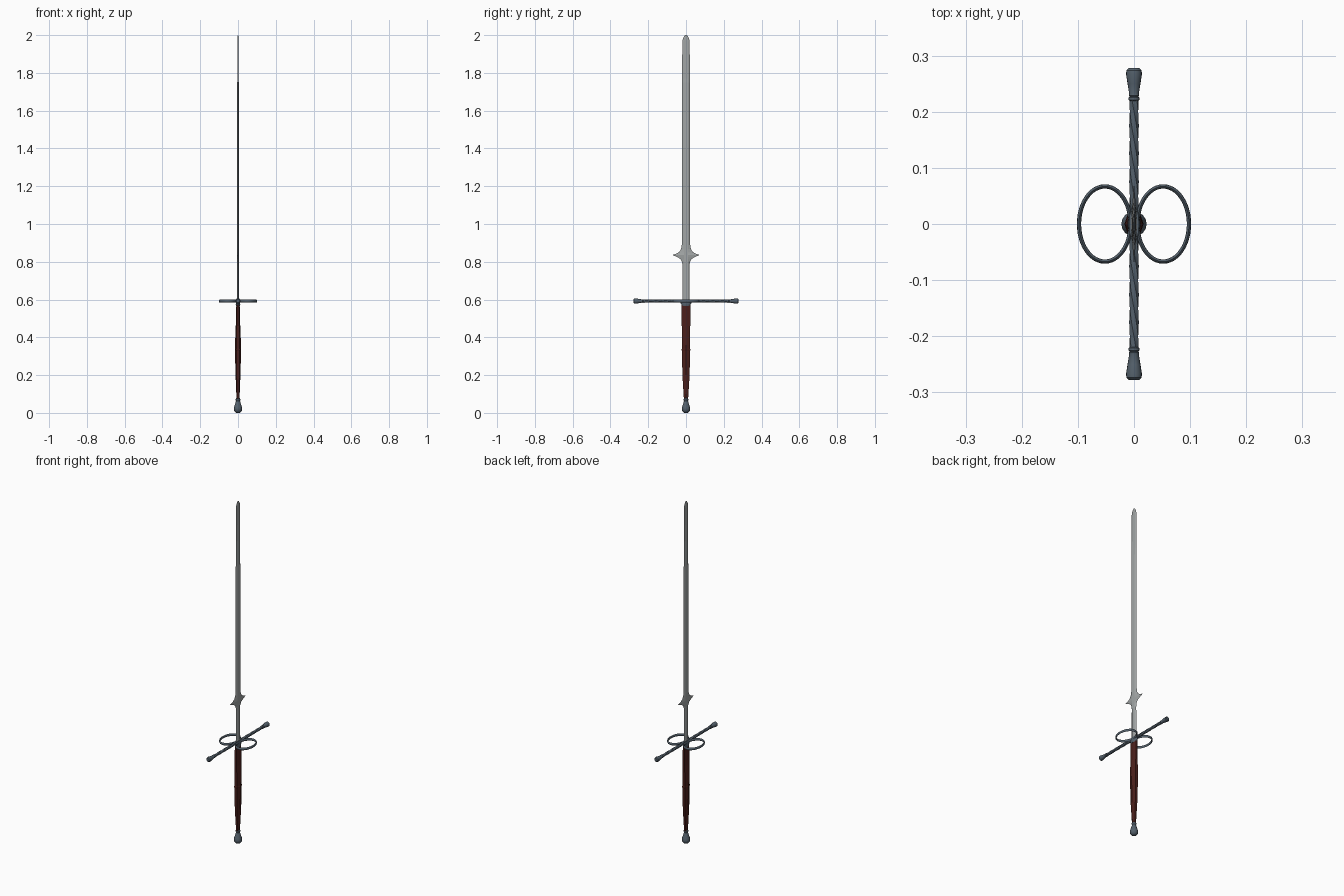
import bpy, bmesh, math
from mathutils import Vector

if "Cube" in bpy.data.objects:
    bpy.data.objects.remove(bpy.data.objects["Cube"])


def material(name, rgb):
    m = bpy.data.materials.new(name)
    m.diffuse_color = (*rgb, 1)
    m.use_nodes = True
    m.node_tree.nodes["Principled BSDF"].inputs["Base Color"].default_value = m.diffuse_color
    return m


steel = material("steel", (0.36, 0.38, 0.38))
dark_steel = material("dark_steel", (0.09, 0.12, 0.15))
leather = material("leather", (0.07, 0.014, 0.011))


def loft(name, rings, mat, closed=False, smooth=None):
    """Skin a list of equal-length point rings."""
    bm = bmesh.new()
    vs = [[bm.verts.new(p) for p in r] for r in rings]
    n = len(vs[0])
    pairs = list(zip(vs, vs[1:]))
    if closed:
        pairs.append((vs[-1], vs[0]))
    else:
        bm.faces.new(vs[0])
        bm.faces.new(vs[-1])
    for a, b in pairs:
        for i in range(n):
            j = (i + 1) % n
            bm.faces.new((a[i], a[j], b[j], b[i]))
    bmesh.ops.recalc_face_normals(bm, faces=bm.faces)
    me = bpy.data.meshes.new(name)
    bm.to_mesh(me)
    bm.free()
    me.materials.append(mat)
    ob = bpy.data.objects.new(name, me)
    bpy.context.collection.objects.link(ob)
    if smooth:
        bpy.ops.object.select_all(action='DESELECT')
        ob.select_set(True)
        bpy.context.view_layer.objects.active = ob
        bpy.ops.object.shade_smooth_by_angle(angle=math.radians(smooth))
    return ob


def ring_z(z, rx, ry, n, phase=0.0):
    return [(rx * math.cos(phase + math.tau * i / n),
             ry * math.sin(phase + math.tau * i / n), z) for i in range(n)]


def ring_y(y, r, n, phase=0.0):
    return [(r * math.cos(phase + math.tau * i / n), y,
             GUARD_Z + r * math.sin(phase + math.tau * i / n)) for i in range(n)]


GUARD_Z = 0.592

# Blade: bevelled six-sided section with pointed parrying hooks
blade = [(0.575, 0.019, 0.0055), (0.78, 0.0185, 0.005), (0.80, 0.021, 0.005),
         (0.815, 0.030, 0.005), (0.826, 0.048, 0.005), (0.836, 0.073, 0.005),
         (0.843, 0.050, 0.005), (0.853, 0.035, 0.005), (0.868, 0.026, 0.005),
         (0.89, 0.0225, 0.005), (1.75, 0.0205, 0.004), (1.77, 0.0205, 0.003),
         (1.965, 0.0195, 0.0025), (1.98, 0.0165, 0.0022), (1.992, 0.011, 0.0018),
         (2.0, 0.004, 0.001)]
rings = []
for z, w, t in blade:
    f = min(0.011, w * 0.55)
    rings.append([(0, -w, z), (t, -f, z), (t, f, z), (0, w, z), (-t, f, z), (-t, -f, z)])
loft("blade", rings, steel)

# Grip: six-sided handle swelling at the middle
grip = [(0.07, 0.008, 0.011), (0.10, 0.009, 0.013), (0.20, 0.013, 0.019),
        (0.32, 0.016, 0.0215), (0.36, 0.016, 0.0215), (0.46, 0.012, 0.0225),
        (0.572, 0.009, 0.0225)]
rings = []
for z, x, y in grip:
    h = x * 0.55
    rings.append([(x, 0, z), (h, y, z), (-h, y, z), (-x, 0, z), (-h, -y, z), (h, -y, z)])
loft("grip", rings, leather)

# Band around the middle of the grip
rings = []
for z, s in [(0.329, 1.0), (0.332, 1.06), (0.338, 1.06), (0.341, 1.0)]:
    x, y = 0.016 * s, 0.0215 * s
    rings.append([(x, 0, z), (0.55 * x, y, z), (-0.55 * x, y, z),
                  (-x, 0, z), (-0.55 * x, -y, z), (0.55 * x, -y, z)])
loft("grip_band", rings, leather)

# Flared pommel
pommel = [(0.0, 0.008), (0.004, 0.015), (0.012, 0.0205), (0.022, 0.0225),
          (0.032, 0.0205), (0.05, 0.0145), (0.064, 0.0105), (0.068, 0.0125),
          (0.074, 0.0125), (0.078, 0.009)]
loft("pommel", [ring_z(z, r, r, 16) for z, r in pommel], dark_steel, smooth=40)

# Collar and block at the centre of the guard
loft("collar", [ring_z(z, x, y, 12) for z, x, y in
                [(0.566, 0.010, 0.022), (0.575, 0.012, 0.024),
                 (0.582, 0.010, 0.030), (0.600, 0.009, 0.030)]],
     dark_steel, smooth=40)

# Twisted crossbar
rings = [ring_y(-0.226 + 0.452 * i / 60, 0.0085, 6, i / 60 * math.tau * 1.5)
         for i in range(61)]
loft("crossbar", rings, dark_steel, smooth=30)

# Flared ends of the crossbar
knob = [(0.219, 0.007), (0.221, 0.0095), (0.225, 0.0095), (0.227, 0.0075),
        (0.229, 0.0095), (0.232, 0.0085), (0.25, 0.0115), (0.267, 0.0142),
        (0.274, 0.0135), (0.278, 0.009)]
for side, label in ((1, "back"), (-1, "front")):
    loft("crossbar_end_" + label, [ring_y(side * y, r, 16) for y, r in knob],
         dark_steel, smooth=40)

# Oval side rings
for side, label in ((1, "right"), (-1, "left")):
    rings = []
    for i in range(48):
        a = math.tau * i / 48
        c = Vector((side * (0.052 + 0.046 * math.cos(a)), 0.067 * math.sin(a), GUARD_Z))
        out = Vector((side * math.cos(a) / 0.046, math.sin(a) / 0.067, 0)).normalized()
        rings.append([c + out * 0.0038 * math.cos(math.tau * k / 8)
                      + Vector((0, 0, 0.0075 * math.sin(math.tau * k / 8)))
                      for k in range(8)])
    loft("side_ring_" + label, rings, dark_steel, closed=True, smooth=50)
